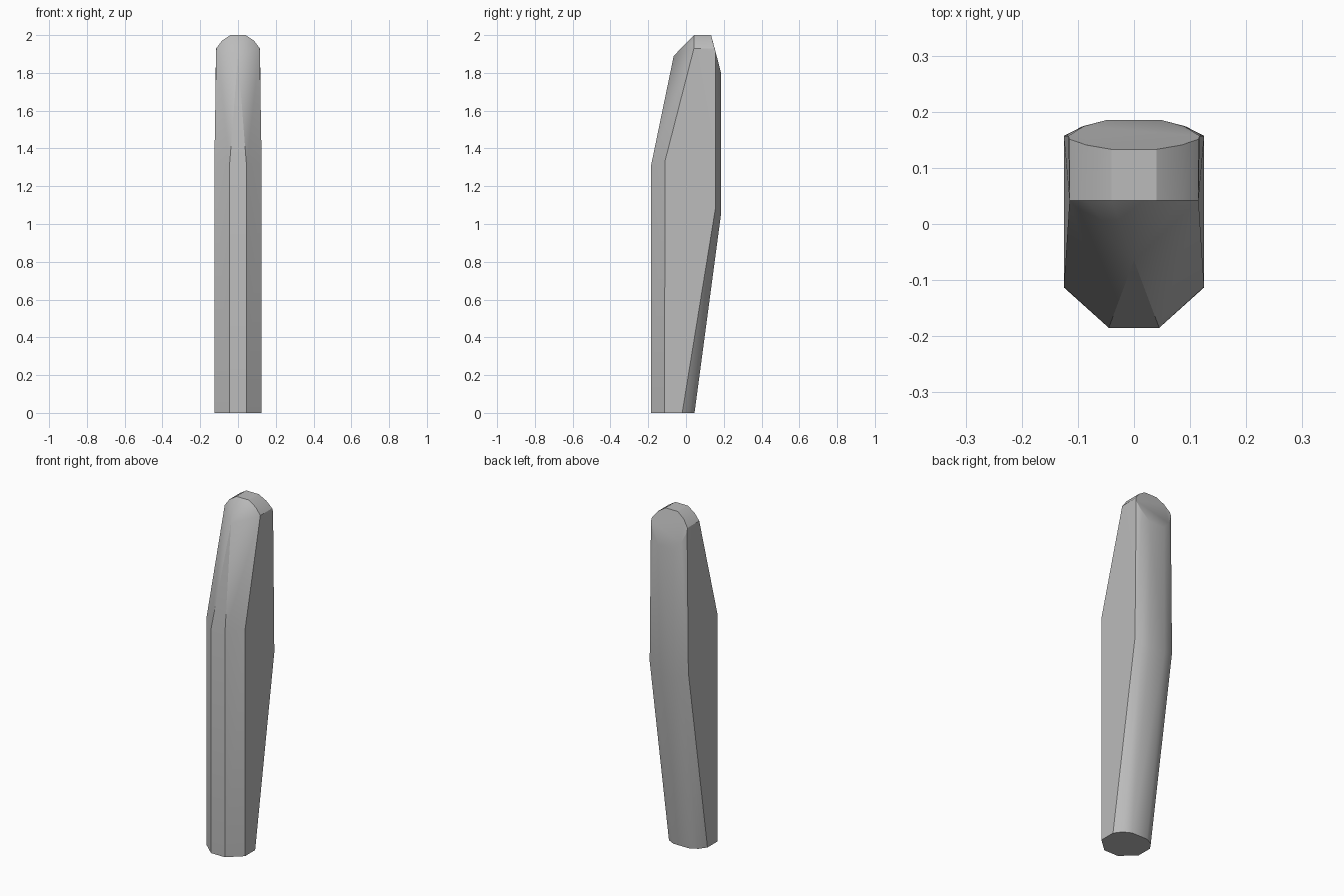
import bpy
import bmesh
import math

cube = bpy.data.objects.get("Cube")
if cube:
    bpy.data.objects.remove(cube, do_unlink=True)

# Plain grey finish
grey = bpy.data.materials.new("plain grey")
grey.use_nodes = True
colour = (0.5, 0.5, 0.5, 1)
grey.diffuse_color = colour
grey.node_tree.nodes["Principled BSDF"].inputs["Base Color"].default_value = colour

# Corner points of the right half, from foot to crown
foot = [(.045, -.185, 0), (.125, -.113, 0), (.125, -.02, 0), (.095, .022, 0), (.05, .045, 0)]
front_bend = [(.045, -.185, 1.31), (.125, -.112, 1.33)]
back_bend = [(.125, .157, 1.09), (.092, .174, 1.07), (.05, .185, 1.05)]
slanted_cut = [(.117, .157, 1.91), (.09, .174, 1.845), (.05, .185, 1.8)]
crown_arc = [(.115, 1.93), (.085, 1.97), (.04, 2.0)]
crown_front = [(x, .042, z) for x, z in crown_arc]
crown_back = [(x, .133 + (2 - z) * .26, z) for x, z in crown_arc]
tip = (0, -.065, 1.89)

# Faceted body: a convex shell around the mirrored corners
bm = bmesh.new()
bm.verts.new(tip)
for x, y, z in foot + front_bend + back_bend + slanted_cut + crown_front + crown_back:
    for side in (-1, 1):
        bm.verts.new((side * x, y, z))
hull = bmesh.ops.convex_hull(bm, input=bm.verts[:])
spare = [v for v in bm.verts if not v.link_faces]
bmesh.ops.delete(bm, geom=spare, context='VERTS')
bmesh.ops.dissolve_limit(bm, angle_limit=math.radians(1.5), verts=bm.verts[:], edges=bm.edges[:])
bmesh.ops.recalc_face_normals(bm, faces=bm.faces[:])

mesh = bpy.data.meshes.new("faceted_body")
bm.to_mesh(mesh)
bm.free()
mesh.materials.append(grey)
body = bpy.data.objects.new("faceted_body", mesh)
bpy.context.collection.objects.link(body)

# Soft shading on the gentle facets, crisp main edges
bpy.ops.object.select_all(action='DESELECT')
body.select_set(True)
bpy.context.view_layer.objects.active = body
bpy.ops.object.shade_smooth_by_angle(angle=math.radians(30))
